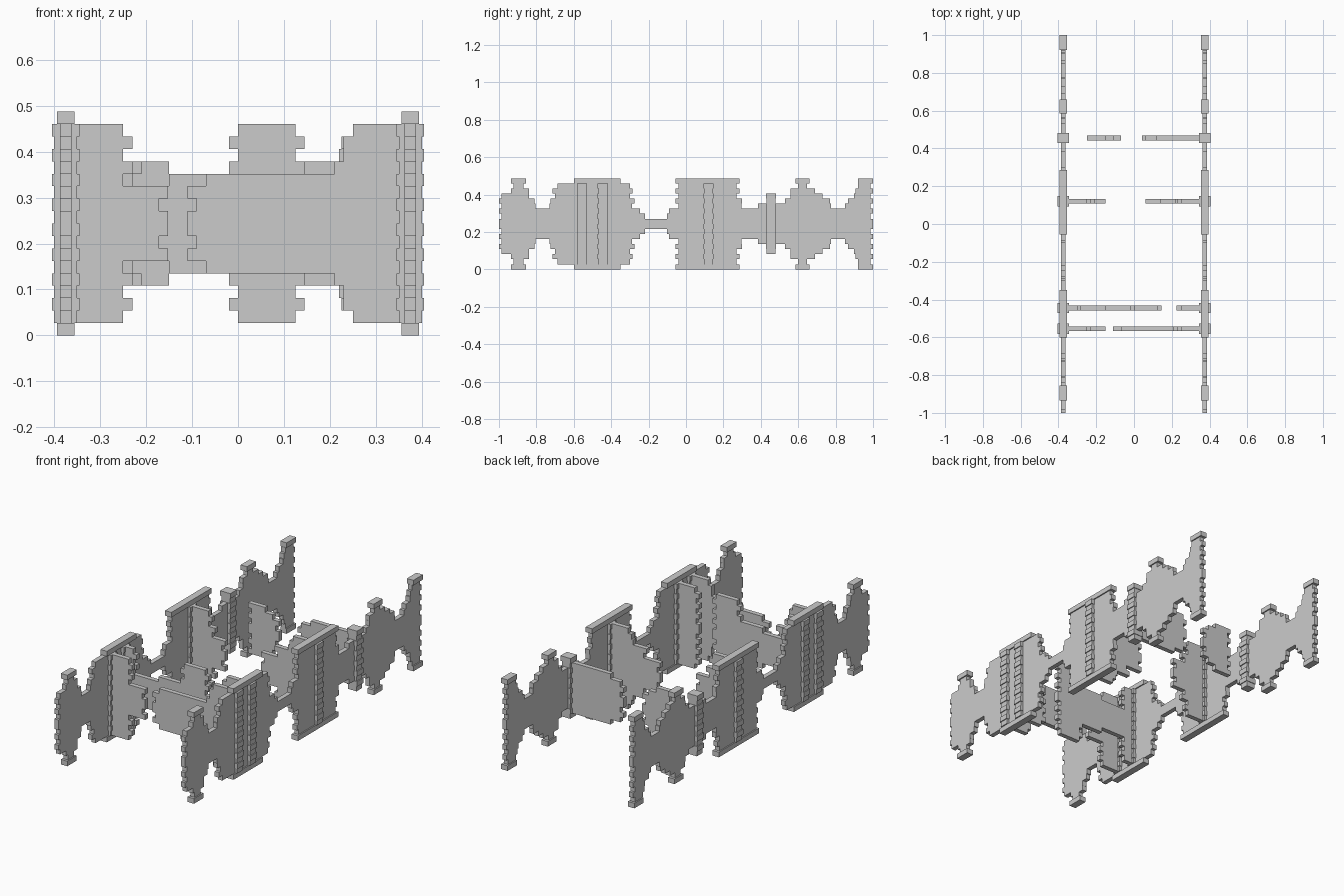
import bpy, bmesh

if "Cube" in bpy.data.objects:
    bpy.data.objects.remove(bpy.data.objects["Cube"])

ROW, MID = 0.02705, 0.2435      # course height, mid height of the walls


def add_box(bm, x0, x1, y0, y1, z0, z1):
    v = [bm.verts.new((x, y, z)) for z in (z0, z1)
         for x, y in ((x0, y0), (x1, y0), (x1, y1), (x0, y1))]
    for f in ((3, 2, 1, 0), (4, 5, 6, 7), (0, 1, 5, 4), (1, 2, 6, 5), (2, 3, 7, 6), (3, 0, 4, 7)):
        bm.faces.new([v[i] for i in f])


def finish(bm, name):
    me = bpy.data.meshes.new(name)
    bm.to_mesh(me)
    bm.free()
    ob = bpy.data.objects.new(name, me)
    bpy.context.collection.objects.link(ob)
    return ob


def runs(steps, end, n):
    """Stretches of a stepped profile that reach at least n courses from the middle."""
    out, start = [], None
    for pos, h in steps + [(end, 0)]:
        if h >= n and start is None:
            start = pos
        elif h < n and start is not None:
            out.append((start, pos))
            start = None
    return out


def course_wall(name, steps, end, at, along_y, tooth=0.02, fixed=()):
    """Wall of stacked courses, mirrored about mid height, with toothed broken ends."""
    bm = bmesh.new()
    for n in range(1, 10):
        t = 0.019 if n == 9 else 0.0125
        for a, b in runs(steps, end, n):
            if n % 2 == 0:
                a += 0 if a in fixed else tooth
                b -= 0 if b in fixed else tooth
            for z in (MID + (n - 1) * ROW, MID - n * ROW):
                if along_y:
                    add_box(bm, at - t, at + t, a, b, z, z + ROW)
                else:
                    add_box(bm, a, b, at - t, at + t, z, z + ROW)
    return finish(bm, name)


# Two long side walls
side = [(-1, 6), (-.935, 9), (-.855, 7), (-.84, 6), (-.825, 5), (-.81, 4), (-.79, 3),
        (-.745, 4), (-.725, 5), (-.715, 7), (-.70, 8), (-.60, 9), (-.35, 8), (-.285, 5),
        (-.275, 3), (-.245, 2), (-.205, 1), (-.115, 2), (-.09, 3), (-.055, 9), (.285, 5),
        (.30, 4), (.31, 3), (.37, 4), (.53, 5), (.545, 6), (.56, 7), (.585, 9), (.66, 7),
        (.69, 6), (.745, 5), (.77, 4), (.79, 3), (.835, 4), (.865, 5), (.885, 6),
        (.905, 8), (.92, 9)]
for s, label in ((-1, "left"), (1, "right")):
    course_wall(label + "_side_wall", side, 1, s * .375, True, .014)

# Broken cross walls: name, y, profile, end
W = .36
crosses = [
    ("front_cross_left", -.555, [(-W, 8), (-.23, 3)], -.152),
    ("front_cross_right", -.555, [(-.11, 3), (-.09, 4), (.21, 6), (.23, 8)], W),
    ("second_cross_left", -.445, [(-W, 8), (-.28, 3), (-.15, 4), (-.02, 8)], .145),
    ("second_cross_right", -.445, [(.225, 7), (.232, 8)], W),
    ("third_cross_left", .12, [(-W, 8), (-.23, 5), (-.21, 3)], -.152),
    ("third_cross_right", .12, [(.06, 3), (.14, 5), (.2, 6), (.23, 8)], W),
    ("rear_cross_fragment", .455, [(-.25, 5)], -.15),
    ("rear_cross_fragment_tip", .455, [(-.15, 4), (-.085, 3)], -.068),
    ("rear_cross_right", .455, [(.042, 4), (.12, 5)], W),
]
for name, y, steps, end in crosses:
    course_wall(name, steps, end, y, False, .02, (-W, W, -.15))

# Pillars where the cross walls pass through the side walls
for s, label in ((-1, "left"), (1, "right")):
    for i, (y, top) in enumerate(((-.555, 8), (-.445, 8), (.12, 8), (.455, 6))):
        bm = bmesh.new()
        for k in range(-top, top):
            d = .03 if k % 2 else .025
            w = .027 if k % 2 else .024
            z = MID + k * ROW
            add_box(bm, s * .375 - d, s * .375 + d, y - w, y + w, z, z + ROW)
        finish(bm, "%s_pillar_%d" % (label, i + 1))
